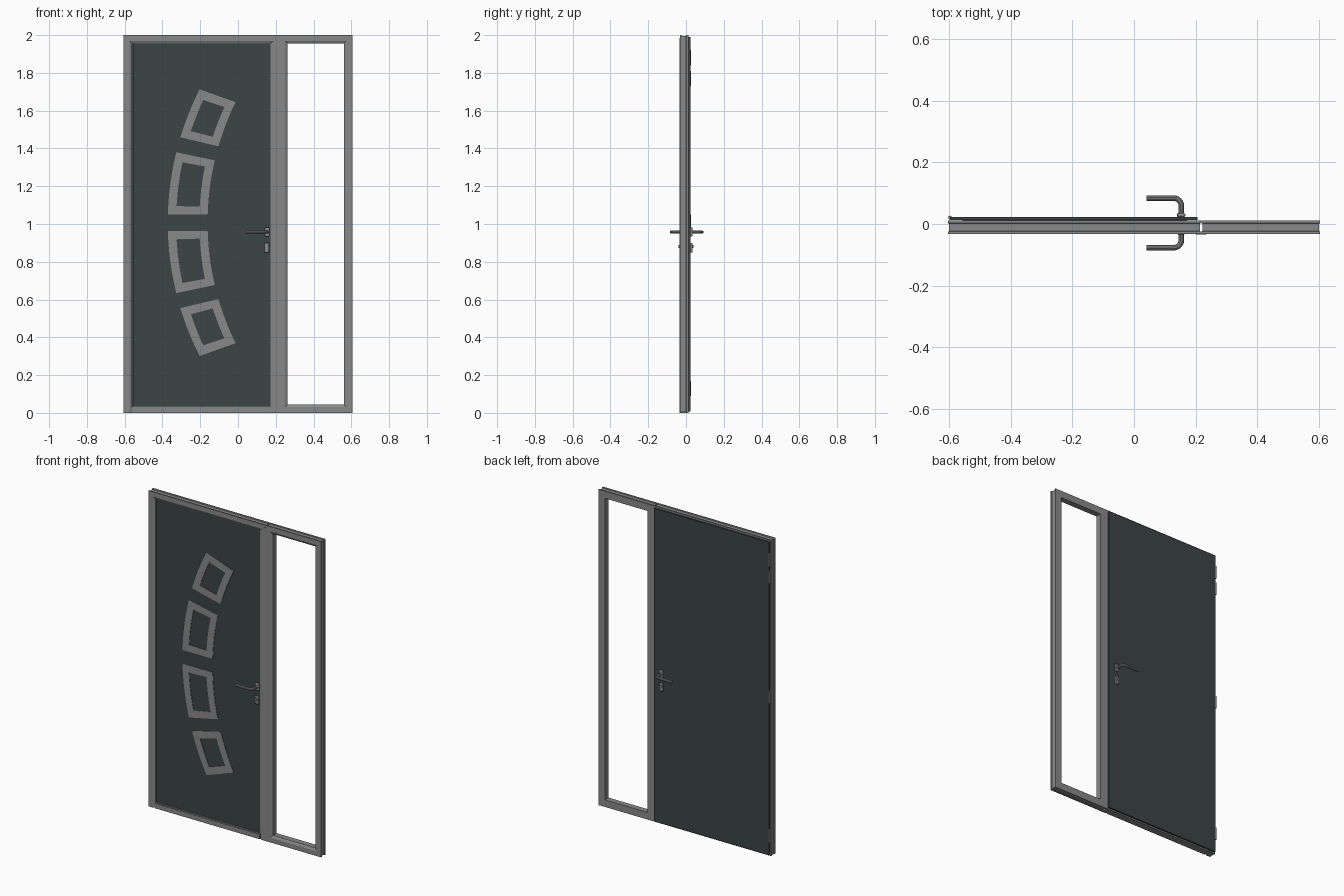
import bpy, bmesh, math
from mathutils import Vector

if "Cube" in bpy.data.objects:
    bpy.data.objects.remove(bpy.data.objects["Cube"])


def material(name, rgb):
    m = bpy.data.materials.new(name)
    m.use_nodes = True
    m.diffuse_color = (*rgb, 1)
    m.node_tree.nodes["Principled BSDF"].inputs["Base Color"].default_value = (*rgb, 1)
    return m


GREY = material("grey_aluminium", (0.25, 0.25, 0.25))
DARK = material("dark_slate", (0.045, 0.058, 0.058))


def finish(name, bm, mat):
    bmesh.ops.recalc_face_normals(bm, faces=bm.faces)
    mesh = bpy.data.meshes.new(name)
    bm.to_mesh(mesh)
    bm.free()
    mesh.materials.append(mat)
    ob = bpy.data.objects.new(name, mesh)
    bpy.context.collection.objects.link(ob)
    return ob


def box(name, x, y, z, mat, bevel=0):
    bm = bmesh.new()
    bmesh.ops.create_cube(bm, size=1)
    for v in bm.verts:
        v.co = [a + (b - a) * (c + 0.5) for (a, b), c in zip((x, y, z), v.co)]
    ob = finish(name, bm, mat)
    if bevel:
        mod = ob.modifiers.new("round", "BEVEL")
        mod.width, mod.segments = bevel, 3
    return ob


def loft(bm, rows, closed):
    """Bridge rows of points; each row is a closed loop."""
    rings = [[bm.verts.new(p) for p in row] for row in rows]
    n = len(rings[0])
    for i in range(len(rings) if closed else len(rings) - 1):
        a, b = rings[i], rings[(i + 1) % len(rings)]
        for j in range(n):
            k = (j + 1) % n
            bm.faces.new((a[j], a[k], b[k], b[j]))
    if not closed:
        bm.faces.new(rings[0])
        bm.faces.new(rings[-1])


# Frame section as (inset from the outside, depth): grooved outside, sloped inner front
SECTION = [(0, -0.033), (0, -0.025), (0.004, -0.023), (0.004, 0.001), (0, 0.003),
           (0, 0.012), (0.045, 0.012), (0.045, -0.025), (0.03, -0.033)]


def frame(name, corners, closed):
    """Sweep the section along corners given as (x, z, inward x, inward z)."""
    bm = bmesh.new()
    loft(bm, [[(x + ix * d, y, z + iz * d) for d, y in SECTION]
              for x, z, ix, iz in corners], closed)
    return finish(name, bm, GREY)


W, SPLIT = 0.605, 0.218
frame("door_frame", [(-W, 0, 1, 0), (-W, 2, 1, -1), (SPLIT, 2, -1, -1), (SPLIT, 0, -1, 0)], False)
frame("sidelight_frame", [(SPLIT, 0, 1, 1), (SPLIT, 2, 1, -1), (W, 2, -1, -1), (W, 0, -1, 1)], True)
box("mullion_cover", (0.2, 0.236), (-0.034, -0.03), (0, 1.985), GREY)
box("threshold", (-0.56, 0.175), (-0.033, 0.012), (0, 0.03), GREY)
box("weather_bar", (-0.558, 0.173), (-0.03, -0.02), (0.03, 0.036), GREY)

# Door leaf with the overlapping rear skin
box("door_leaf", (-0.557, 0.172), (-0.022, 0.013), (0.032, 1.957), DARK)
box("door_rear_skin", (-0.598, 0.207), (0.0125, 0.023), (0.008, 1.99), DARK)

# Curved window trims, laid between two arcs and mirrored about the middle height
MID = 1.007


def arc_x(apex, radius, h):
    return apex + radius - math.sqrt(radius * radius - h * h)


def trim(name, outer, inner, sign, margin):
    def point(u, v, y):
        ho = outer[0] + (outer[1] - outer[0]) * v
        hi = inner[0] + (inner[1] - inner[0]) * v
        a = Vector((arc_x(-0.372, 1.56, ho), y, MID + sign * ho))
        return a.lerp(Vector((arc_x(-0.161, 1.45, hi), y, MID + sign * hi)), u)

    def outline(mu, mv, y):
        steps = [i / 8 for i in range(9)]
        left = [point(mu, mv + (1 - 2 * mv) * t, y) for t in steps]
        right = [point(1 - mu, mv + (1 - 2 * mv) * t, y) for t in reversed(steps)]
        return left + right

    bm = bmesh.new()
    front, back = -0.025, -0.02
    loft(bm, [outline(0, 0, front), outline(0, 0, back),
              outline(0.21, margin, back), outline(0.21, margin, front)], True)
    finish(name, bm, GREY)


for side, sign in (("upper", 1), ("lower", -1)):
    trim(side + "_middle_window_trim", (0.043, 0.373), (0.043, 0.33), sign, 0.14)
    trim(side + "_end_window_trim", (0.452, 0.706), (0.404, 0.638), sign, 0.17)


# Lever handles, rosettes and key cylinders on both faces
def cylinder(name, x, z, y0, y1, radius):
    bm = bmesh.new()
    ring = [(math.cos(a), math.sin(a)) for a in (i * math.tau / 24 for i in range(24))]
    loft(bm, [[(x + radius * c, y, z + radius * s) for c, s in ring] for y in (y0, y1)], False)
    return finish(name, bm, GREY)


def lever(name, start, reach):
    s = 1 if reach > start else -1
    x, z, bend = 0.154, 0.957, 0.025
    path = [(x, start, z)]
    for i in range(7):
        a = i * math.pi / 12
        path.append((x - bend * (1 - math.cos(a)), reach - s * bend * (1 - math.sin(a)), z))
    path.append((0.04, reach, z))
    curve = bpy.data.curves.new(name, "CURVE")
    curve.dimensions = "3D"
    curve.bevel_depth, curve.bevel_resolution, curve.use_fill_caps = 0.009, 3, True
    spline = curve.splines.new("POLY")
    spline.points.add(len(path) - 1)
    for p, co in zip(spline.points, path):
        p.co = (*co, 1)
    curve.materials.append(GREY)
    ob = bpy.data.objects.new(name, curve)
    bpy.context.collection.objects.link(ob)
    bpy.ops.object.select_all(action="DESELECT")
    ob.select_set(True)
    bpy.context.view_layer.objects.active = ob
    bpy.ops.object.convert(target="MESH")
    bpy.ops.object.shade_smooth_by_angle()


for side, face, s, reach in (("front", -0.022, -1, -0.077), ("rear", 0.023, 1, 0.084)):
    lever(side + "_lever", face, reach)
    ys = sorted((face, face + s * 0.012))
    box(side + "_rosette", (0.141, 0.167), ys, (0.934, 0.982), GREY, 0.005)
    box(side + "_key_plate", (0.139, 0.165), ys, (0.849, 0.9), GREY, 0.005)
    cylinder(side + "_key_cylinder", 0.152, 0.88, face, face + s * 0.017, 0.008)

# Hinges along the rear edge
for i, z in enumerate((0.09, 0.97, 1.73, 1.84)):
    bm = bmesh.new()
    ring = [(math.cos(a), math.sin(a)) for a in (k * math.tau / 16 for k in range(16))]
    loft(bm, [[(-0.598 + 0.006 * c, 0.021 + 0.006 * t, h) for c, t in ring]
              for h in (z, z + 0.08)], False)
    finish("hinge_%d" % (i + 1), bm, GREY)
